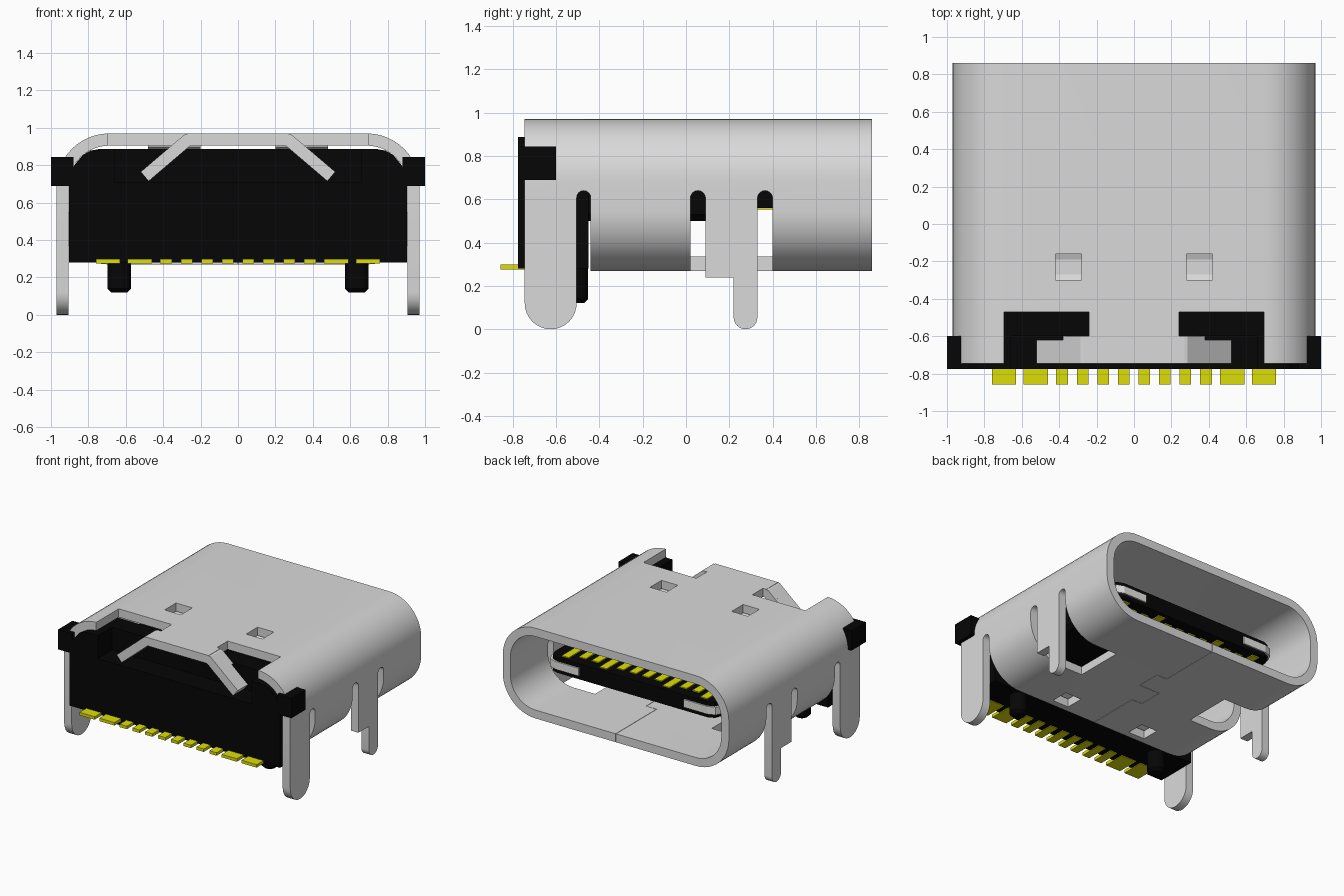
import bpy, bmesh, math
from mathutils import Vector

cube = bpy.data.objects.get("Cube")
if cube:
    bpy.data.objects.remove(cube, do_unlink=True)


def material(name, col, rough=0.5):
    m = bpy.data.materials.new(name)
    m.use_nodes = True
    m.diffuse_color = (*col, 1)
    b = m.node_tree.nodes["Principled BSDF"]
    b.inputs["Base Color"].default_value = (*col, 1)
    b.inputs["Roughness"].default_value = rough
    return m


STEEL = material("steel grey", (0.70, 0.70, 0.70))
BLACK = material("black plastic", (0.0018, 0.0018, 0.0018))
GOLD = material("gold contact", (0.73, 0.73, 0.002))
BRIGHT = material("bright steel", (0.80, 0.80, 0.78))


def finish(name, bm, mat):
    bmesh.ops.recalc_face_normals(bm, faces=bm.faces[:])
    me = bpy.data.meshes.new(name)
    bm.to_mesh(me)
    bm.free()
    ob = bpy.data.objects.new(name, me)
    bpy.context.collection.objects.link(ob)
    if mat:
        me.materials.append(mat)
    return ob


def prism(name, axis, pts, a, b, mat=None):
    """Extrude a 2D outline along an axis: x takes (y,z), y takes (x,z), z takes (x,y)."""
    def place(p, t):
        return {"x": (t, p[0], p[1]), "y": (p[0], t, p[1]), "z": (p[0], p[1], t)}[axis]
    bm = bmesh.new()
    lo = [bm.verts.new(place(p, a)) for p in pts]
    hi = [bm.verts.new(place(p, b)) for p in pts]
    bm.faces.new(lo)
    bm.faces.new(hi)
    for i in range(len(pts)):
        j = (i + 1) % len(pts)
        bm.faces.new((lo[i], lo[j], hi[j], hi[i]))
    return finish(name, bm, mat)


def box(name, x, y, z, mat=None):
    return prism(name, "z", [(x[0], y[0]), (x[1], y[0]), (x[1], y[1]), (x[0], y[1])], z[0], z[1], mat)


def arc(cx, cy, r, a0, a1, n=12):
    return [(cx + r * math.cos(math.radians(a0 + (a1 - a0) * i / n)),
             cy + r * math.sin(math.radians(a0 + (a1 - a0) * i / n))) for i in range(n + 1)]


def cut(ob, cutter):
    mod = ob.modifiers.new("cut", "BOOLEAN")
    mod.operation = "DIFFERENCE"
    mod.solver = "EXACT"
    mod.object = cutter
    cutter.hide_render = True
    bpy.context.view_layer.objects.active = ob
    bpy.ops.object.modifier_apply(modifier=mod.name)
    bpy.data.objects.remove(cutter, do_unlink=True)


def smooth(ob):
    bpy.ops.object.select_all(action="DESELECT")
    ob.select_set(True)
    bpy.context.view_layer.objects.active = ob
    bpy.ops.object.shade_smooth_by_angle(angle=math.radians(30))


# Shell: rounded tube running front to back
def ring(r):
    return (arc(0.69, 0.69, r, 0, 90) + arc(-0.69, 0.69, r, 90, 180)
            + arc(-0.69, 0.55, r, 180, 270) + arc(0.69, 0.55, r, 270, 360))


bm = bmesh.new()
loops = [[bm.verts.new((x, y, z)) for x, z in ring(r)]
         for r, y in ((0.28, -0.745), (0.28, 0.86), (0.215, 0.86), (0.215, -0.745))]
n = len(loops[0])
for k in range(4):
    p, q = loops[k], loops[(k + 1) % 4]
    for i in range(n):
        j = (i + 1) % n
        bm.faces.new((p[i], p[j], q[j], q[i]))
shell = finish("shell", bm, STEEL)

# Open the underside at the front, with a rounded slot behind each front leg
cut(shell, prism("cutter", "x", [(-0.8, 0), (-0.8, 0.6), (-0.505, 0.6)]
                 + arc(-0.4725, 0.6075, 0.0325, 180, 0, 8) + [(-0.44, 0)], -1.2, 1.2))

for s in (1, -1):
    # Side window with two rounded slots around the rear tab
    cut(shell, prism("cutter", "x", [(0.02, 0.2)] + arc(0.055, 0.605, 0.035, 180, 0, 8)
                     + [(0.09, 0.57), (0.33, 0.57)] + arc(0.365, 0.605, 0.035, 180, 0, 8)
                     + [(0.40, 0.2)], s * 0.5, s * 1.2))
    # Stepped notch in the front of the roof
    notch = [(0.24, -0.60), (0.24, -0.47), (0.695, -0.47), (0.695, -0.8), (0.27, -0.8), (0.27, -0.60)]
    cut(shell, prism("cutter", "z", [(s * x, y) for x, y in notch], 0.8, 1.1))
    # Spring holes in roof and floor, each backed by a shallow sprung dimple
    for label, y, z, d in (("upper", -0.23, 0.905, -1), ("lower", -0.32, 0.335, 1)):
        cut(shell, box("cutter", (s * 0.28, s * 0.42), (y - 0.07, y + 0.07), (z - 0.1, z + 0.1)))
        dish = [(-0.10, 0), (-0.04, 0.022), (0.04, 0.022), (0.10, 0),
                (0.10, 0.008), (0.04, 0.032), (-0.04, 0.032), (-0.10, 0.008)]
        prism(label + "_spring", "x", [(y + u, z + d * v) for u, v in dish], s * 0.20, s * 0.48, STEEL)

# Interlocking seam along the floor
seam = [(0, 0.9), (0, 0.36), (0.09, 0.36), (0.09, 0.17), (-0.09, 0.17),
        (-0.09, -0.02), (0, -0.02), (0, -0.5)]
w = 0.0015
for (x0, y0), (x1, y1) in zip(seam, seam[1:]):
    cut(shell, box("cutter", (min(x0, x1) - w, max(x0, x1) + w),
                   (min(y0, y1) - w, max(y0, y1) + w), (0.2, 0.4)))
smooth(shell)

for s, side in ((1, "left"), (-1, "right")):
    # Front leg with round foot
    smooth(prism(side + "_front_leg", "x", [(-0.745, 0.60)] + arc(-0.625, 0.12, 0.12, 180, 360, 16)
                 + [(-0.505, 0.60)], s * 0.905, s * 0.97, STEEL))
    # Rear tab narrowing to a pin
    smooth(prism(side + "_rear_leg", "x", [(0.33, 0.57), (0.09, 0.57), (0.09, 0.24), (0.22, 0.24)]
                 + arc(0.275, 0.055, 0.055, 180, 360, 12), s * 0.905, s * 0.97, STEEL))
    # Bent-down retaining arm
    arm = [(0.26, 0.97), (0.285, 0.965), (0.52, 0.765), (0.478, 0.715), (0.255, 0.905)]
    prism(side + "_arm", "y", [(s * x, z) for x, z in arm], -0.745, -0.62, STEEL)
    wide = [(0.26, 0.97), (0.285, 0.965), (0.38, 0.884), (0.338, 0.834), (0.255, 0.905)]
    prism(side + "_arm_root", "y", [(s * x, z) for x, z in wide], -0.62, -0.60, STEEL)
    # Housing ear poking through the shell
    box(side + "_ear", (s * 0.925, s * 1.0), (-0.775, -0.60), (0.69, 0.845), BLACK)
    box(side + "_ear_root", (s * 0.88, s * 0.925), (-0.775, -0.746), (0.69, 0.845), BLACK)
    # Locating peg with chamfered tip
    bm = bmesh.new()
    bmesh.ops.create_cone(bm, cap_ends=True, segments=24, radius1=0.063, radius2=0.063, depth=0.18)
    tip = [e for e in bm.edges if all(v.co.z < 0 for v in e.verts)]
    bmesh.ops.bevel(bm, geom=tip, offset=0.02, segments=1, affect="EDGES")
    bmesh.ops.translate(bm, verts=bm.verts, vec=Vector((s * 0.635, -0.515, 0.21)))
    smooth(finish(side + "_peg", bm, BLACK))

# Plastic housing with a recess for the arms
half = [(0.903, 0.28), (0.903, 0.74), (0.875, 0.80), (0.83, 0.855), (0.79, 0.878), (0.74, 0.887)]
housing = prism("housing", "y", half + [(-x, z) for x, z in reversed(half)], -0.775, -0.45, BLACK)
cut(housing, box("cutter", (-0.66, 0.66), (-0.9, -0.60), (0.71, 1.0)))

# Tongue: thick root and thin blade with cropped corners
root = [(0.74, 0.53), (0.71, 0.50), (-0.71, 0.50), (-0.74, 0.53),
        (-0.74, 0.71), (-0.71, 0.74), (0.71, 0.74), (0.74, 0.71)]
prism("tongue_root", "y", root, -0.46, 0.25, BLACK)
blade = [(0.715, 0.2), (0.715, 0.59), (0.695, 0.64), (0.645, 0.66)]
prism("tongue", "z", blade + [(-x, y) for x, y in reversed(blade)], 0.56, 0.68, BLACK)

# Metal stiffener showing at the tongue corners
for s in (1, -1):
    plate = [(0.45, 0.42), (0.735, 0.42), (0.735, 0.60), (0.71, 0.65), (0.65, 0.672), (0.45, 0.672)]
    prism("tongue_stiffener", "z", [(s * x, y) for x, y in plate], 0.59, 0.65, BRIGHT)

# Contacts on both faces of the tongue
for i in range(12):
    x = (i - 5.5) * 0.108
    end = 0.63 if i in (0, 3, 8, 11) else 0.575
    for z in ((0.552, 0.565), (0.675, 0.688)):
        box("tongue_contact", (x - 0.03, x + 0.03), (0.25, end), z, GOLD)

# Solder tails along the front edge
for x, width in ((0.055, 0.062), (0.165, 0.062), (0.275, 0.062), (0.385, 0.062),
                 (0.525, 0.13), (0.695, 0.13)):
    for s in (1, -1):
        box("solder_tail", (s * x - width / 2, s * x + width / 2), (-0.857, -0.68), (0.275, 0.298), GOLD)
